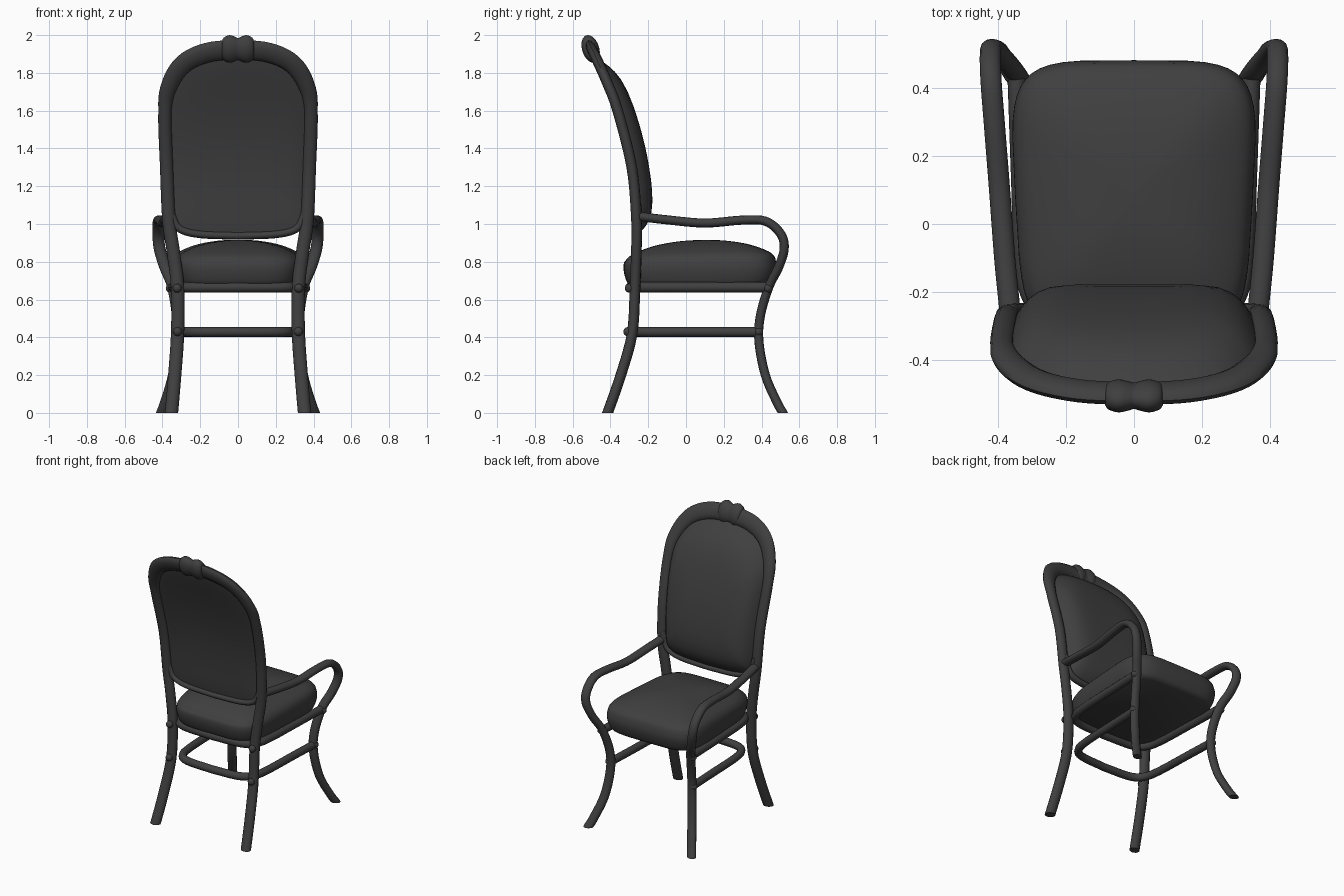
import bpy, bmesh, math
from mathutils import Vector

if "Cube" in bpy.data.objects:
    bpy.data.objects.remove(bpy.data.objects["Cube"])

charcoal = bpy.data.materials.new("charcoal")
charcoal.use_nodes = True
colour = (0.05, 0.05, 0.05, 1)
charcoal.diffuse_color = colour
charcoal.node_tree.nodes["Principled BSDF"].inputs["Base Color"].default_value = colour


def finish(name, bm, angle=50):
    """Turn a bmesh into a smooth-shaded object."""
    bmesh.ops.recalc_face_normals(bm, faces=bm.faces)
    mesh = bpy.data.meshes.new(name)
    bm.to_mesh(mesh)
    bm.free()
    mesh.materials.append(charcoal)
    obj = bpy.data.objects.new(name, mesh)
    bpy.context.collection.objects.link(obj)
    bpy.ops.object.select_all(action="DESELECT")
    obj.select_set(True)
    bpy.context.view_layer.objects.active = obj
    bpy.ops.object.shade_smooth_by_angle(angle=math.radians(angle))
    return obj


def spline(points, steps=5):
    """Catmull-Rom curve through points of any dimension."""
    pts = [Vector(p) for p in points]
    pts = [pts[0] * 2 - pts[1]] + pts + [pts[-1] * 2 - pts[-2]]
    out = []
    for a, b, c, d in zip(pts, pts[1:], pts[2:], pts[3:]):
        for i in range(steps):
            t = i / steps
            out.append(0.5 * (2 * b + (c - a) * t + (2 * a - 5 * b + 4 * c - d) * t * t
                              + (3 * b - a - 3 * c + d) * t ** 3))
    return out + [pts[-2]]


def loft(bm, rings):
    loops = [[bm.verts.new(p) for p in ring] for ring in rings]
    n = len(loops[0])
    for a, b in zip(loops, loops[1:]):
        for i in range(n):
            bm.faces.new((a[i], a[(i + 1) % n], b[(i + 1) % n], b[i]))
    bm.faces.new(loops[0])
    bm.faces.new(loops[-1])


def sweep(name, path, depth_axis, size, sides=12, floor=False):
    """Oval rod along path; size(i) gives half width and half depth."""
    bm, rings = bmesh.new(), []
    for i, p in enumerate(path):
        t = (path[min(i + 1, len(path) - 1)] - path[max(i - 1, 0)]).normalized()
        n = Vector(depth_axis)
        n = (n - t * n.dot(t)).normalized()
        b = t.cross(n)
        w, d = size(p)
        rings.append([p + b * w * math.cos(k * math.tau / sides)
                      + n * d * math.sin(k * math.tau / sides) for k in range(sides)])
    loft(bm, rings)
    if floor:  # trim the feet level with the ground
        cut = bmesh.ops.bisect_plane(bm, geom=bm.verts[:] + bm.edges[:] + bm.faces[:],
                                     plane_co=(0, 0, 0), plane_no=(0, 0, -1), clear_outer=True)
        edges = [e for e in cut["geom_cut"] if isinstance(e, bmesh.types.BMEdge)]
        bmesh.ops.holes_fill(bm, edges=edges)
    return finish(name, bm)


def mirrored(half):
    """Extend a half path ending on the centre line to the other side."""
    return half + [Vector((-p.x, p.y, p.z)) for p in reversed(half[:-1])]


def back_y(z):
    return -0.262 - 0.277 * max(0, z - 1) ** 2


# Back legs, posts and arched top in one bent rod
lower = [(0.357, -0.43, -0.04), (0.352, -0.415, 0), (0.335, -0.345, 0.2), (0.32, -0.285, 0.42),
         (0.32, -0.27, 0.66), (0.342, -0.263, 0.85)]
upper = [(0.366, 1.02), (0.378, 1.3), (0.387, 1.6), (0.36, 1.74), (0.285, 1.85), (0.16, 1.908), (0, 1.925)]
half = spline(lower + [(x, back_y(z), z) for x, z in upper])
sweep("back_frame", mirrored(half), (0, 1, 0.45),
      lambda p: (0.035 + 0.022 * max(0, min(1, (p.z - 1.6) / 0.3)), 0.028), floor=True)

# Arms running down into the front legs
arm = [(0.365, -0.25, 1.04), (0.38, -0.1, 1.022), (0.395, 0.1, 1.005), (0.41, 0.29, 1.02),
       (0.42, 0.42, 1.015), (0.422, 0.5, 0.95), (0.415, 0.52, 0.87), (0.385, 0.49, 0.77),
       (0.345, 0.44, 0.67), (0.32, 0.395, 0.52), (0.318, 0.386, 0.38), (0.34, 0.42, 0.2),
       (0.38, 0.48, 0.06), (0.402, 0.513, 0), (0.415, 0.535, -0.04)]
for side, label in ((1, "left"), (-1, "right")):
    path = spline([(side * x, y, z) for x, y, z in arm])
    sweep(label + "_arm_and_leg", path, (1, 0, 0), lambda p: (0.024, 0.031), floor=True)

# U-shaped seat rail and leg stretcher
for name, z, front, wide, r in (("seat_rail", 0.665, 0.44, 0.345, 0.027),
                                ("leg_stretcher", 0.428, 0.385, 0.32, 0.026)):
    half = spline([(wide, front, z), (wide - 0.01, 0.15, z), (wide - 0.02, -0.1, z),
                   (wide - 0.045, -0.22, z), (wide - 0.12, -0.28, z), (0, -0.295, z)])
    sweep(name, mirrored(half), (0, 0, 1), lambda p: (r, r))

# Round bolt heads at the joints
for side in (1, -1):
    for x, y, z in ((0.322, -0.3, 0.66), (0.32, -0.308, 0.43), (0.358, 0.435, 0.66), (0.33, 0.385, 0.43)):
        bm = bmesh.new()
        bmesh.ops.create_uvsphere(bm, u_segments=12, v_segments=8, radius=0.024)
        bmesh.ops.translate(bm, verts=bm.verts, vec=(side * x, y, z))
        finish("bolt", bm)

# Lower back rail
low = [(0.36, 1.1), (0.343, 1.03), (0.305, 0.972), (0.2, 0.945), (0, 0.937)]
half = spline([(x, back_y(z) + 0.005, z) for x, z in low])
sweep("lower_back_rail", mirrored(half), (0, 1, 0), lambda p: (0.02, 0.025))

# Upholstered back: rings shrinking toward the centre, domed front and flatter rear
outline = spline([(0, 0.94), (0.2, 0.948), (0.3, 0.975), (0.338, 1.05), (0.352, 1.3), (0.36, 1.6),
                  (0.325, 1.73), (0.25, 1.82), (0.13, 1.868), (0, 1.88)], 4)
outline += [Vector((-p.x, p.y)) for p in reversed(outline[1:-1])]
mid = Vector((0, 1.42))


def pad_ring(s, bulge, power):
    ring = [mid + (p - mid) * s for p in outline]
    return [(p.x, back_y(p.y) + bulge * (1 - s ** power), p.y) for p in ring]


scales = [0.04, 0.25, 0.45, 0.62, 0.75, 0.84, 0.9, 0.95, 0.98]
bm = bmesh.new()
loft(bm, [pad_ring(s, -0.018, 6) for s in scales] + [pad_ring(1, 0, 1)]
     + [pad_ring(s, 0.092, 7) for s in reversed(scales)])
finish("back_cushion", bm)

# Seat cushion: tapered rounded-square rings following a domed profile
profile = spline([(0.9, 0.672), (0.955, 0.69), (0.995, 0.74), (1.0, 0.785), (0.96, 0.825),
                  (0.85, 0.855), (0.6, 0.89), (0.3, 0.91), (0.03, 0.916)], 3)


def seat_ring(s, z):
    ring = []
    for k in range(48):
        c, d = math.cos(k * math.tau / 48), math.sin(k * math.tau / 48)
        u = math.copysign(abs(c) ** 0.42, c) * s
        v = math.copysign(abs(d) ** 0.42, d) * s
        ring.append((u * (0.348 + 0.022 * v), 0.075 + v * 0.405, z + 0.01 * v * (z > 0.8)))
    return ring


bm = bmesh.new()
loft(bm, [seat_ring(p.x, p.y) for p in profile])
finish("seat_cushion", bm)

# Lobed crest wrapped over the top of the arch
bm, rings = bmesh.new(), []
lobes = spline([(-0.085, 0.04), (-0.075, 0.06), (-0.045, 0.073), (-0.015, 0.064), (0, 0.058),
                (0.015, 0.064), (0.045, 0.073), (0.075, 0.06), (0.085, 0.04)], 3)
for p in lobes:
    ring = []
    for k in range(20):
        a, b = p.y * math.cos(k * math.tau / 20), 0.62 * p.y * math.sin(k * math.tau / 20)
        ring.append((p.x, -0.505 - 0.25 * a + b, 1.927 + a + 0.15 * b))
    rings.append(ring)
loft(bm, rings)
finish("crest", bm)
